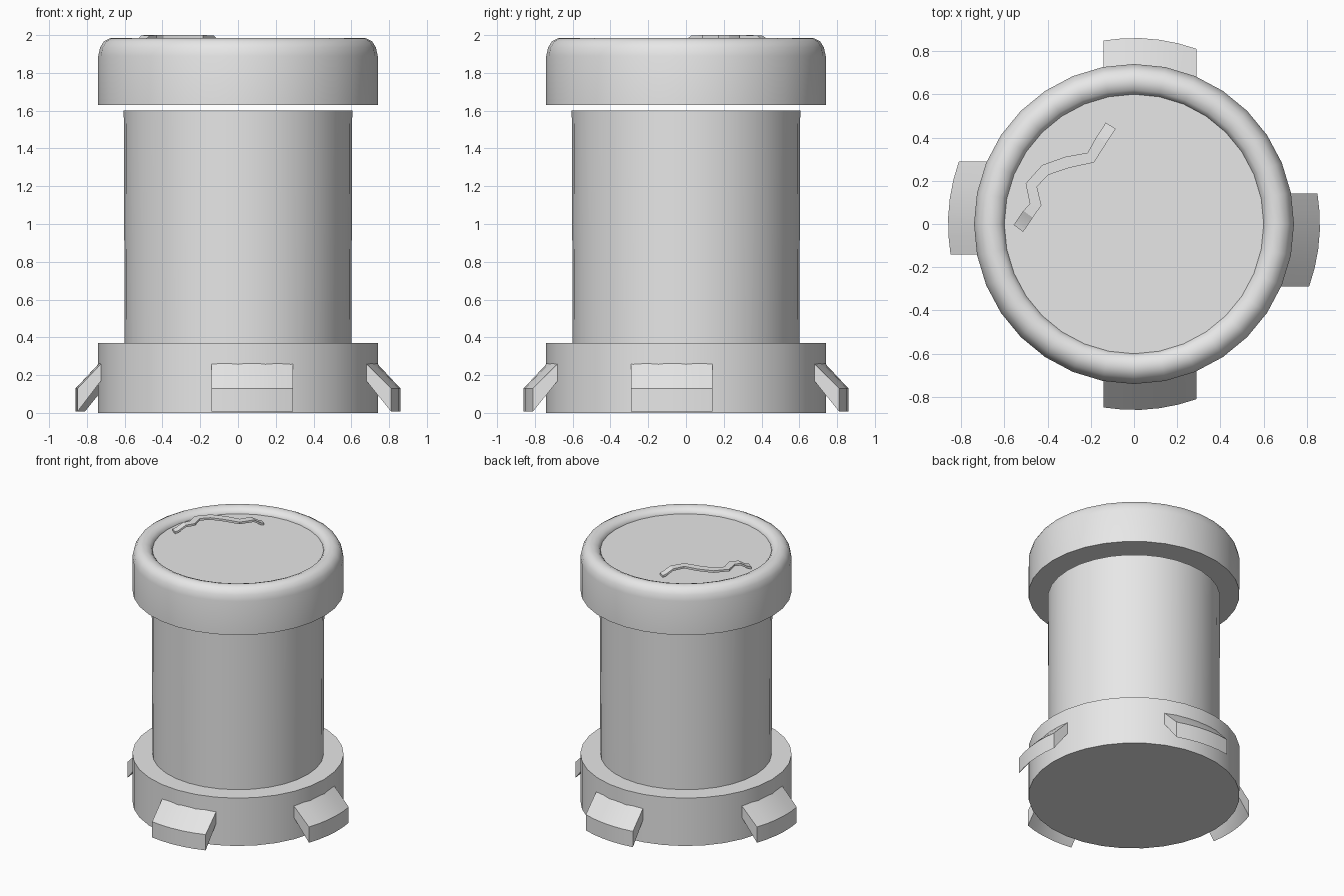
import bpy, bmesh, math
from mathutils import Vector

if "Cube" in bpy.data.objects:
    bpy.data.objects.remove(bpy.data.objects["Cube"])

grey = bpy.data.materials.new("plain grey")
grey.use_nodes = True
GREY = (0.8, 0.8, 0.8, 1)
grey.diffuse_color = GREY
grey.node_tree.nodes["Principled BSDF"].inputs["Base Color"].default_value = GREY


def finish(name, bm, angle=40):
    bmesh.ops.remove_doubles(bm, verts=bm.verts, dist=1e-5)
    bmesh.ops.recalc_face_normals(bm, faces=bm.faces)
    me = bpy.data.meshes.new(name)
    bm.to_mesh(me)
    bm.free()
    me.materials.append(grey)
    ob = bpy.data.objects.new(name, me)
    bpy.context.collection.objects.link(ob)
    bpy.ops.object.select_all(action="DESELECT")
    ob.select_set(True)
    bpy.context.view_layer.objects.active = ob
    bpy.ops.object.shade_smooth_by_angle(angle=math.radians(angle))
    return ob


def lathe(name, profile, sides=32):
    """Spin a closed (radius, height) profile around z."""
    bm = bmesh.new()
    verts = [bm.verts.new((r, 0, z)) for r, z in profile]
    edges = [bm.edges.new(pair) for pair in zip(verts, verts[1:])]
    bmesh.ops.spin(bm, geom=verts + edges, cent=(0, 0, 0), axis=(0, 0, 1),
                   angle=2 * math.pi, steps=sides, use_duplicate=False)
    return finish(name, bm)


def sweep(name, sections, angle=40):
    """Skin a row of four-cornered sections and cap both ends."""
    bm = bmesh.new()
    rows = [[bm.verts.new(p) for p in sec] for sec in sections]
    for a, b in zip(rows, rows[1:]):
        for i in range(4):
            j = (i + 1) % 4
            bm.faces.new((a[i], a[j], b[j], b[i]))
    bm.faces.new(rows[0])
    bm.faces.new(rows[-1])
    return finish(name, bm, angle)


# Base ring, column and floating lid with a dished top
lathe("base", [(0, 0), (0.74, 0), (0.74, 0.37), (0, 0.37)])
lathe("column", [(0, 0.37), (0.6, 0.37), (0.605, 1.6), (0, 1.6)])
lathe("lid", [(0, 1.63), (0.74, 1.63), (0.74, 1.89), (0.73, 1.935),
              (0.71, 1.967), (0.68, 1.983), (0.65, 1.985), (0.62, 1.973),
              (0.603, 1.955), (0.6, 1.943), (0, 1.943)])

# Slanted feet, one on each side of the base
FOOT = [(0.72, 0.28), (0.86, 0.13), (0.86, 0.008), (0.72, 0.195)]
for side, turn, flip in (("left", 0, 1), ("back", 90, 1),
                         ("right", 180, 1), ("front", 270, -1)):
    c, s = math.cos(math.radians(turn)), math.sin(math.radians(turn))
    sections = []
    for k in range(6):
        across = -0.29 + 0.43 * k / 5
        row = []
        for r, z in FOOT:
            out = math.sqrt(r * r - across * across)
            y = across * flip
            row.append((out * c - y * s, out * s + y * c, z))
        sections.append(row)
    sweep(side + "_foot", sections)

# Bent handle strip on the lid, dropping at both ends
path = [Vector(p) for p in (
    (-0.535, -0.02, 1.952), (-0.52, 0.0, 1.958), (-0.49, 0.045, 1.99),
    (-0.455, 0.09, 1.992), (-0.475, 0.18, 1.992), (-0.41, 0.25, 1.992),
    (-0.31, 0.285, 1.992), (-0.2, 0.307, 1.992), (-0.15, 0.39, 1.99),
    (-0.12, 0.435, 1.958), (-0.108, 0.455, 1.952))]
sections = []
for i, p in enumerate(path):
    run = path[min(i + 1, len(path) - 1)] - path[max(i - 1, 0)]
    side = Vector((-run.y, run.x, 0)).normalized() * 0.027
    up = Vector((0, 0, 0.008))
    sections.append([p - side - up, p + side - up, p + side + up, p - side + up])
sweep("handle_strip", sections, 25)
